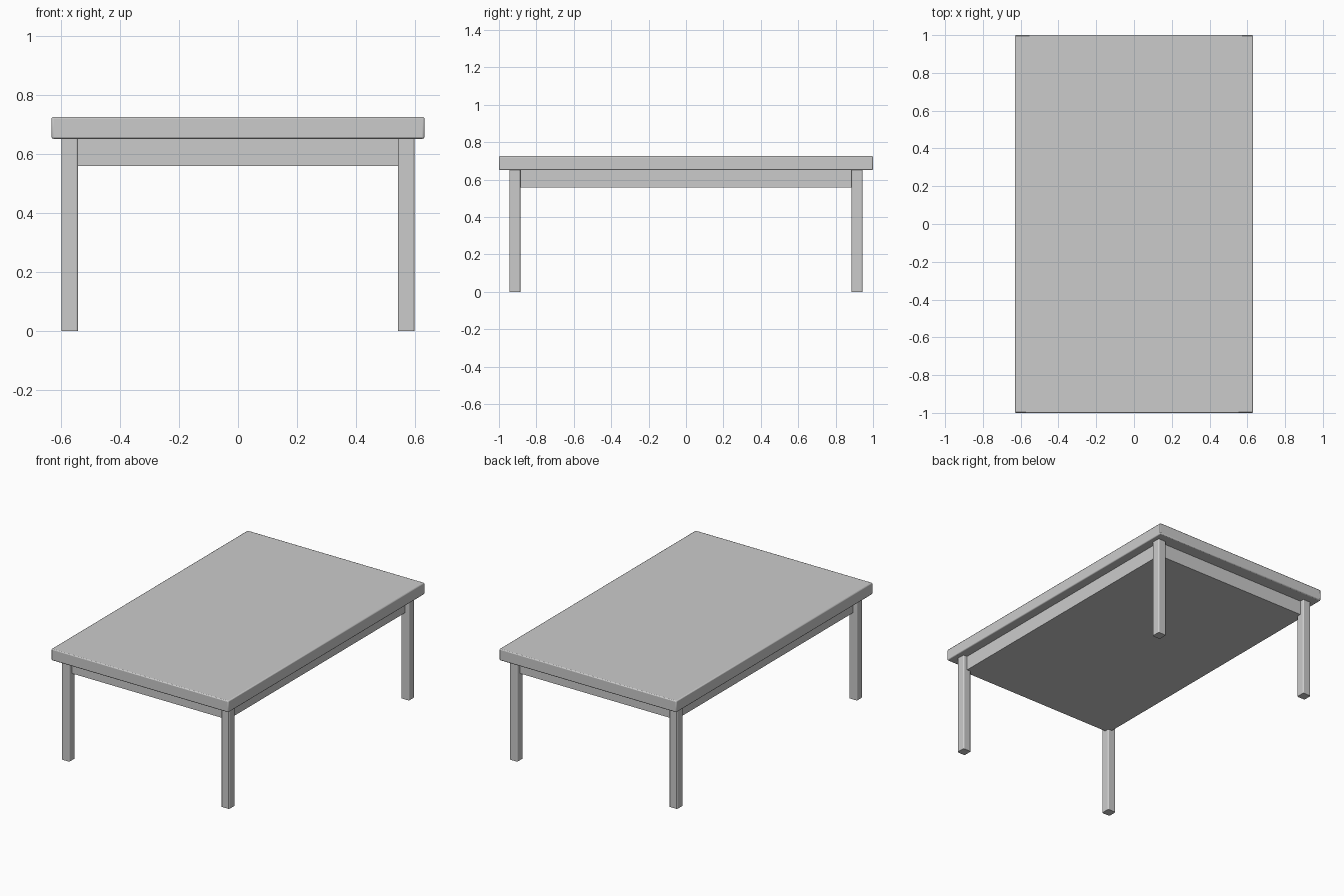
import bpy

if "Cube" in bpy.data.objects:
    bpy.data.objects.remove(bpy.data.objects["Cube"])


def box(name, x, y, z, bevel=0.0, edges=None):
    """Box from (min, max) ranges, with optionally rounded edges."""
    bpy.ops.mesh.primitive_cube_add(size=1)
    ob = bpy.context.object
    ob.name = name
    for v in ob.data.vertices:
        v.co = [r[0] if c < 0 else r[1] for c, r in zip(v.co, (x, y, z))]
    if bevel:
        mod = ob.modifiers.new("rounded_edges", 'BEVEL')
        mod.width = bevel
        mod.segments = 2
        if edges == "vertical":
            attr = ob.data.attributes.new("bevel_weight_edge", 'FLOAT', 'EDGE')
            for e in ob.data.edges:
                a, b = (ob.data.vertices[i].co for i in e.vertices)
                attr.data[e.index].value = 1.0 if abs(a.z - b.z) > 0.1 else 0.0
            mod.limit_method = 'WEIGHT'
        bpy.ops.object.shade_smooth_by_angle()
    return ob


TOP_Z, UNDER_Z, APRON_Z = 0.725, 0.651, 0.558

# Thick table top with softened edges
box("table_top", (-0.631, 0.631), (-1, 1), (UNDER_Z, TOP_Z), 0.006)

# Closed apron, running between the leg centres
box("apron", (-0.57, 0.57), (-0.916, 0.916), (APRON_Z, UNDER_Z))

# Four square legs with softened vertical edges
for sx, side in ((-1, "left"), (1, "right")):
    for sy, end in ((-1, "front"), (1, "back")):
        x = sorted((sx * 0.541, sx * 0.598))
        y = sorted((sy * 0.886, sy * 0.944))
        box(f"{end}_{side}_leg", x, y, (0, UNDER_Z), 0.006, "vertical")
